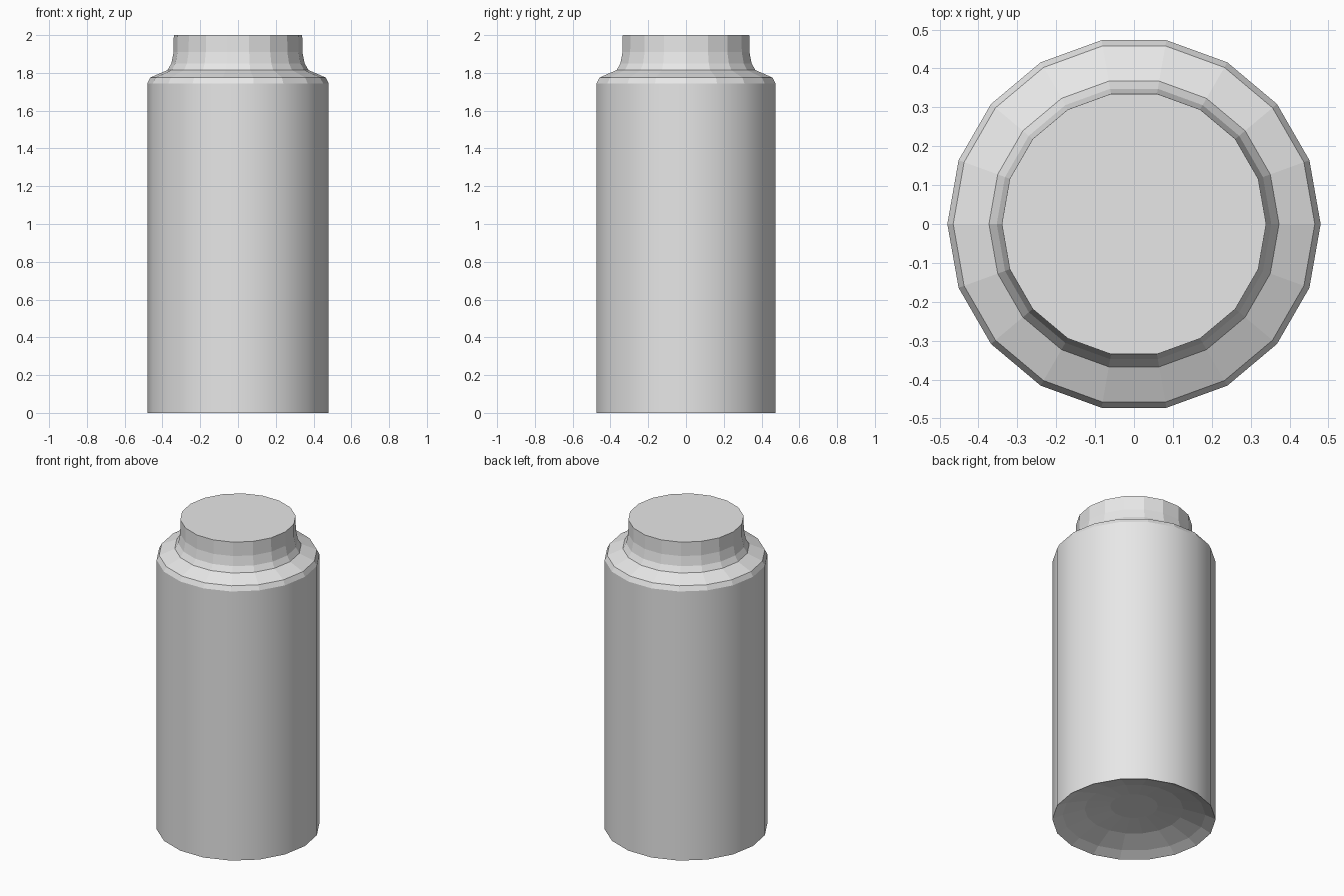
import bpy, bmesh, math

SIDES = 18

if "Cube" in bpy.data.objects:
    bpy.data.objects.remove(bpy.data.objects["Cube"], do_unlink=True)

grey = bpy.data.materials.new("light grey")
grey.use_nodes = True
colour = (0.8, 0.8, 0.8, 1)
grey.diffuse_color = colour
grey.node_tree.nodes["Principled BSDF"].inputs["Base Color"].default_value = colour

# Bottle outline as (radius, height), from the domed base up to the mouth
profile = [(0.14, 0.09), (0.29, 0.07), (0.42, 0.03), (0.48, 0.0),
           (0.48, 1.745), (0.465, 1.775),
           (0.373, 1.815), (0.353, 1.85), (0.341, 1.91), (0.34, 2.0)]

bm = bmesh.new()
rings = []
for radius, height in profile:
    ring = []
    for i in range(SIDES):
        a = math.tau * i / SIDES
        ring.append(bm.verts.new((radius * math.cos(a), radius * math.sin(a), height)))
    rings.append(ring)

# Walls between neighbouring rings
for low, high in zip(rings, rings[1:]):
    for i in range(SIDES):
        j = (i + 1) % SIDES
        face = bm.faces.new((low[i], low[j], high[j], high[i]))
        # The straight body wall is smooth, the rest is faceted
        face.smooth = high[i].co.z - low[i].co.z > 1

# Closed base and top
bm.faces.new(reversed(rings[0]))
bm.faces.new(rings[-1])

# Keep the ends of the smooth wall crisp
for edge in bm.edges:
    if len({f.smooth for f in edge.link_faces}) > 1:
        edge.smooth = False

mesh = bpy.data.meshes.new("bottle")
bm.to_mesh(mesh)
bm.free()
mesh.materials.append(grey)
bottle = bpy.data.objects.new("bottle", mesh)
bpy.context.collection.objects.link(bottle)
